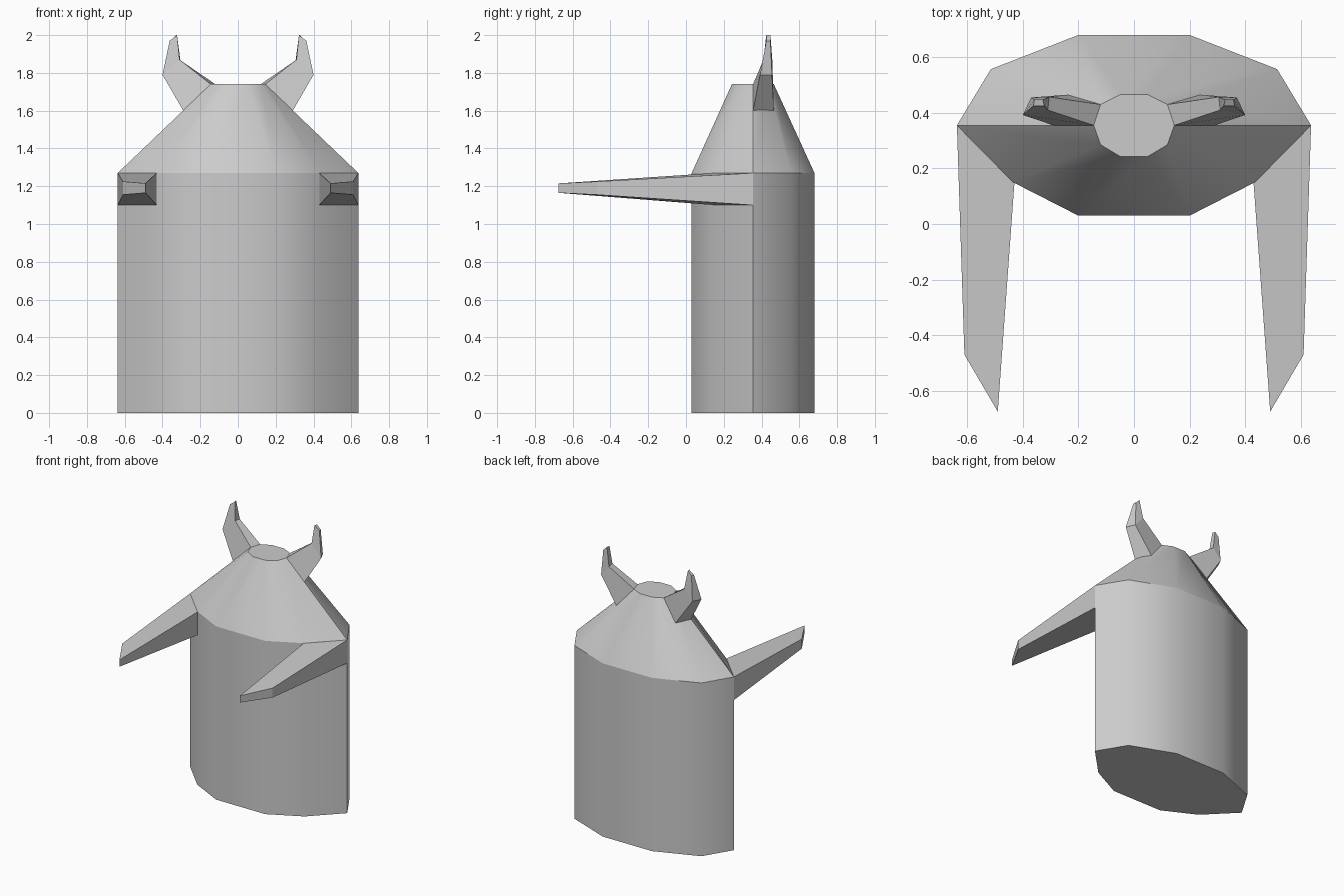
import bpy, bmesh
from math import radians

if "Cube" in bpy.data.objects:
    bpy.data.objects.remove(bpy.data.objects["Cube"])


def loft(name, rings, cap_start=True):
    """Skin a list of matching cross-section rings and cap the ends."""
    bm = bmesh.new()
    loops = [[bm.verts.new(p) for p in ring] for ring in rings]
    n = len(loops[0])
    for a, b in zip(loops, loops[1:]):
        for i in range(n):
            j = (i + 1) % n
            bm.faces.new((a[i], a[j], b[j], b[i]))
    bm.faces.new(loops[-1])
    base = bm.faces.new(loops[0][::-1])
    bmesh.ops.recalc_face_normals(bm, faces=bm.faces[:])
    if not cap_start:
        bmesh.ops.delete(bm, geom=[base], context='FACES_ONLY')
    mesh = bpy.data.meshes.new(name)
    bm.to_mesh(mesh)
    bm.free()
    obj = bpy.data.objects.new(name, mesh)
    bpy.context.collection.objects.link(obj)
    return obj


def ring(half, z):
    """Ten-sided ring from its right half."""
    pts = half + [(-x, y) for x, y in reversed(half)]
    return [(x, y, z) for x, y in pts]


# Body: straight ten-sided trunk, sloping shoulders, flat crown
trunk = [(0.2, 0.03), (0.435, 0.15), (0.637, 0.355), (0.515, 0.557), (0.2, 0.68)]
crown = [(0.05, 0.243), (0.12, 0.285), (0.145, 0.355), (0.12, 0.43), (0.05, 0.465)]
body = loft("body", [ring(trunk, 0), ring(trunk, 1.27), ring(crown, 1.74)])
for e in body.data.edges:
    za, zb = (body.data.vertices[v].co.z for v in e.vertices)
    e.use_edge_sharp = abs(za - zb) < 0.01
bpy.context.view_layer.objects.active = body
body.select_set(True)
bpy.ops.object.shade_smooth_by_angle(angle=radians(40), keep_sharp_edges=True)

# Arms and horns: four-cornered sections, base to tip
arm = [
    [(0.637, 0.355, 1.10), (0.637, 0.355, 1.27), (0.43, 0.15, 1.27), (0.43, 0.15, 1.10)],
    [(0.61, -0.47, 1.155), (0.61, -0.47, 1.225), (0.49, -0.675, 1.215), (0.49, -0.675, 1.165)],
]
horn = [
    [(0.145, 0.355, 1.74), (0.29, 0.355, 1.60), (0.24, 0.465, 1.60), (0.12, 0.43, 1.74)],
    [(0.31, 0.41, 1.87), (0.40, 0.392, 1.79), (0.37, 0.455, 1.79), (0.305, 0.457, 1.865)],
    [(0.323, 0.425, 2.0), (0.362, 0.425, 1.97), (0.358, 0.447, 1.97), (0.328, 0.447, 2.0)],
]
for part, rings in (("arm", arm), ("horn", horn)):
    for side, s in (("right", 1), ("left", -1)):
        loft(f"{side}_{part}", [[(s * x, y, z) for x, y, z in r] for r in rings], False)
